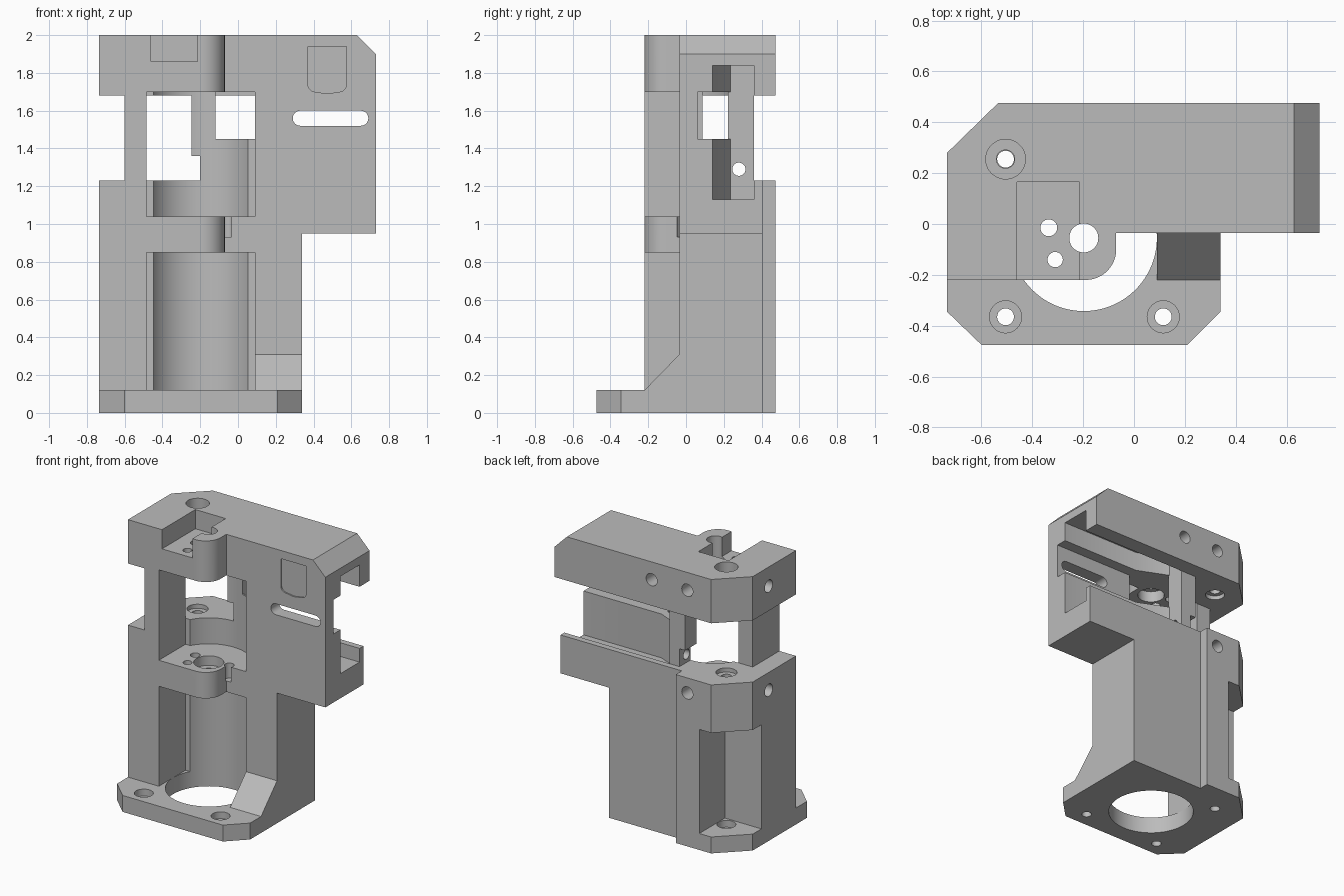
import bpy, bmesh, math

cube = bpy.data.objects.get("Cube")
if cube:
    bpy.data.objects.remove(cube, do_unlink=True)


def prism(name, pts, axis, lo, hi):
    """Extrude a 2D outline along an axis: X takes (y, z), Y takes (x, z), Z takes (x, y)."""
    place = {"X": lambda u, v, w: (w, u, v),
             "Y": lambda u, v, w: (u, w, v),
             "Z": lambda u, v, w: (u, v, w)}[axis]
    bm = bmesh.new()
    low = [bm.verts.new(place(u, v, lo)) for u, v in pts]
    high = [bm.verts.new(place(u, v, hi)) for u, v in pts]
    bm.faces.new(low)
    bm.faces.new(high)
    for i in range(len(pts)):
        j = (i + 1) % len(pts)
        bm.faces.new((low[i], low[j], high[j], high[i]))
    bmesh.ops.recalc_face_normals(bm, faces=bm.faces)
    mesh = bpy.data.meshes.new(name)
    bm.to_mesh(mesh)
    bm.free()
    ob = bpy.data.objects.new(name, mesh)
    bpy.context.collection.objects.link(ob)
    return ob


def box(x, y, z):
    return prism("block", [(x[0], y[0]), (x[1], y[0]), (x[1], y[1]), (x[0], y[1])], "Z", *z)


def arc(cx, cy, r, start, end, n):
    return [(cx + r * math.cos(math.radians(start + (end - start) * i / n)),
             cy + r * math.sin(math.radians(start + (end - start) * i / n)))
            for i in range(n + 1)]


def rod(cx, cy, r, axis, lo, hi, n=48):
    return prism("rod", arc(cx, cy, r, 0, 360, n)[:-1], axis, lo, hi)


def combine(target, other, operation):
    mod = target.modifiers.new("step", "BOOLEAN")
    mod.operation, mod.solver, mod.object = operation, "EXACT", other
    bpy.context.view_layer.objects.active = target
    bpy.ops.object.modifier_apply(modifier=mod.name)
    bpy.data.objects.remove(other, do_unlink=True)


L, R, ARM = -0.735, 0.34, 0.73           # left side, tower side, arm end
FRONT, FACE, BACK, STEP = -0.22, -0.035, 0.475, 0.405
CX, CY, BORE = -0.1975, -0.055, 0.2875   # shaft axis and bore radius
W0, W1 = 1.23, 1.68                      # window heights

back_corner = [(-0.535, BACK), (L, 0.28)]
back_step = [(R, STEP), (-0.25, STEP), (-0.25, BACK)] + back_corner
tongue = [(L, FRONT)] + arc(-0.19, -0.10, 0.12, -90, 0, 12) + [(-0.07, FACE)]

# Solid masses: flange, tower, upper block, arm and foot ramp
body = prism("bracket_body", [(L, -0.345), (-0.6, -0.475), (0.21, -0.475),
                              (R, -0.345)] + back_step, "Z", 0, 0.12)
masses = [
    prism("tower", tongue + [(R, FACE)] + back_step, "Z", 0.05, 1.3),
    prism("upper", tongue + [(ARM, FACE), (ARM, BACK)] + back_corner, "Z", W0, 2),
    box((0, ARM), (FACE, STEP), (0.95, 1.3)),
    prism("ramp", [(FRONT, 0.06), (FRONT, 0.12), (FACE, 0.31), (0.1, 0.31), (0.1, 0.06)],
          "X", 0.09, R),
]
for mass in masses:
    combine(body, mass, "UNION")

cutters = []
# Shaft bore with open front, in two storeys, and the hole in the flange
for lo, hi in ((0.12, 0.85), (1.04, 1.70)):
    cutters.append(box((CX - BORE, CX + BORE), (-0.6, 0.087), (lo, hi)))
    cutters.append(rod(CX, CY, BORE, "Z", lo, hi, 96))
cutters.append(rod(CX, CY, BORE, "Z", -0.1, 0.2, 96))

# Side and back windows
cutters += [
    box((-0.9, -0.6), (-0.6, 0.6), (W0, W1)),
    box((-0.9, -0.245), (0.087, 0.6), (W0, W1)),
    box((-0.3, -0.2), (0.087, 0.6), (W0, 1.36)),
    box((-0.9, 0.9), (0.36, 0.6), (W0, W1)),
]

# Stepped channel along the arm, with an angled inner end
cutters += [
    prism("slot", [(-0.12, 0.36), (-0.12, 0.235), (0.1, 0.14), (0.9, 0.14), (0.9, 0.36)],
          "Z", 1.13, 1.84),
    box((-0.12, 0.9), (0.06, 0.36), (1.45, 1.70)),
    rod(0.28, 1.29, 0.035, "X", -0.3, 0),
]

# Screw pocket in the back corner and recess in the top
cutters += [
    box((-0.9, -0.44), (0.18, 0.6), (0.12, 0.88)),
    box((-0.46, -0.215), (-0.4, 0.165), (1.86, 2.1)),
]

# Arm end chamfer
cutters.append(prism("chamfer", [(0.63, 2), (ARM, 1.9), (0.9, 1.9), (0.9, 2.2), (0.63, 2.2)],
                     "Y", -0.6, 0.6))

# Adjusting slot and shallow shield panel on the arm face
cutters.append(prism("long_slot", arc(0.65, 1.56, 0.04, -90, 90, 16)
                     + arc(0.33, 1.56, 0.04, 90, 270, 16), "Y", -0.2, 0.2))
cutters.append(prism("shield", [(0.37, 1.94), (0.37, 1.74)] + arc(0.41, 1.74, 0.04, 180, 260, 5)
                     + [(0.4725, 1.69)] + arc(0.535, 1.74, 0.04, 280, 360, 5)
                     + [(0.575, 1.94)], "Y", -0.2, FACE + 0.01))

# Flange screw holes with counterbores
for x, y in ((-0.505, -0.365), (0.115, -0.365), (-0.505, 0.255)):
    cutters.append(rod(x, y, 0.033, "Z", -0.1, 0.2))
    cutters.append(rod(x, y, 0.063, "Z", 0.07, 0.2))

# Vertical rod holes through the corner
cutters += [
    rod(-0.505, 0.255, 0.036, "Z", 0.8, 2.1),
    rod(-0.505, 0.255, 0.078, "Z", 1.92, 2.1),
    rod(-0.505, 0.255, 0.07, "Z", 1.2, 1.3),
    rod(-0.505, 0.255, 0.065, "Z", 1.6, 1.71),
]

# Shaft holes, bearing seats and small screw holes
cutters += [
    rod(CX, CY, 0.057, "Z", 0.8, 2.1),
    rod(CX, CY, 0.1, "Z", 0.97, 1.1),
    rod(CX, CY, 0.09, "Z", 1.6, 1.78),
    rod(-0.335, -0.015, 0.033, "Z", 0.8, 2.1),
    rod(-0.31, -0.14, 0.03, "Z", 0.8, 2.1),
    rod(-0.06, -0.015, 0.033, "Z", 0.93, 1.1),
]

# Cross screw holes in the back and side faces
for x, z in ((-0.055, 1.87), (-0.343, 1.87), (-0.343, 1.12)):
    cutters.append(rod(x, z, 0.045, "Y", 0.33, 0.6, 32))
for z in (1.86, 1.10):
    cutters.append(rod(0.095, z, 0.045, "X", -0.9, -0.55, 32))

for cutter in cutters:
    combine(body, cutter, "DIFFERENCE")

# Colour and shading
grey = bpy.data.materials.new("plain_grey")
grey.use_nodes = True
colour = (0.5, 0.5, 0.5, 1)
grey.diffuse_color = colour
grey.node_tree.nodes["Principled BSDF"].inputs["Base Color"].default_value = colour
body.data.materials.clear()
body.data.materials.append(grey)
for poly in body.data.polygons:
    poly.material_index = 0

bpy.ops.object.select_all(action="DESELECT")
body.select_set(True)
bpy.context.view_layer.objects.active = body
bpy.ops.object.shade_smooth_by_angle(angle=math.radians(30))
